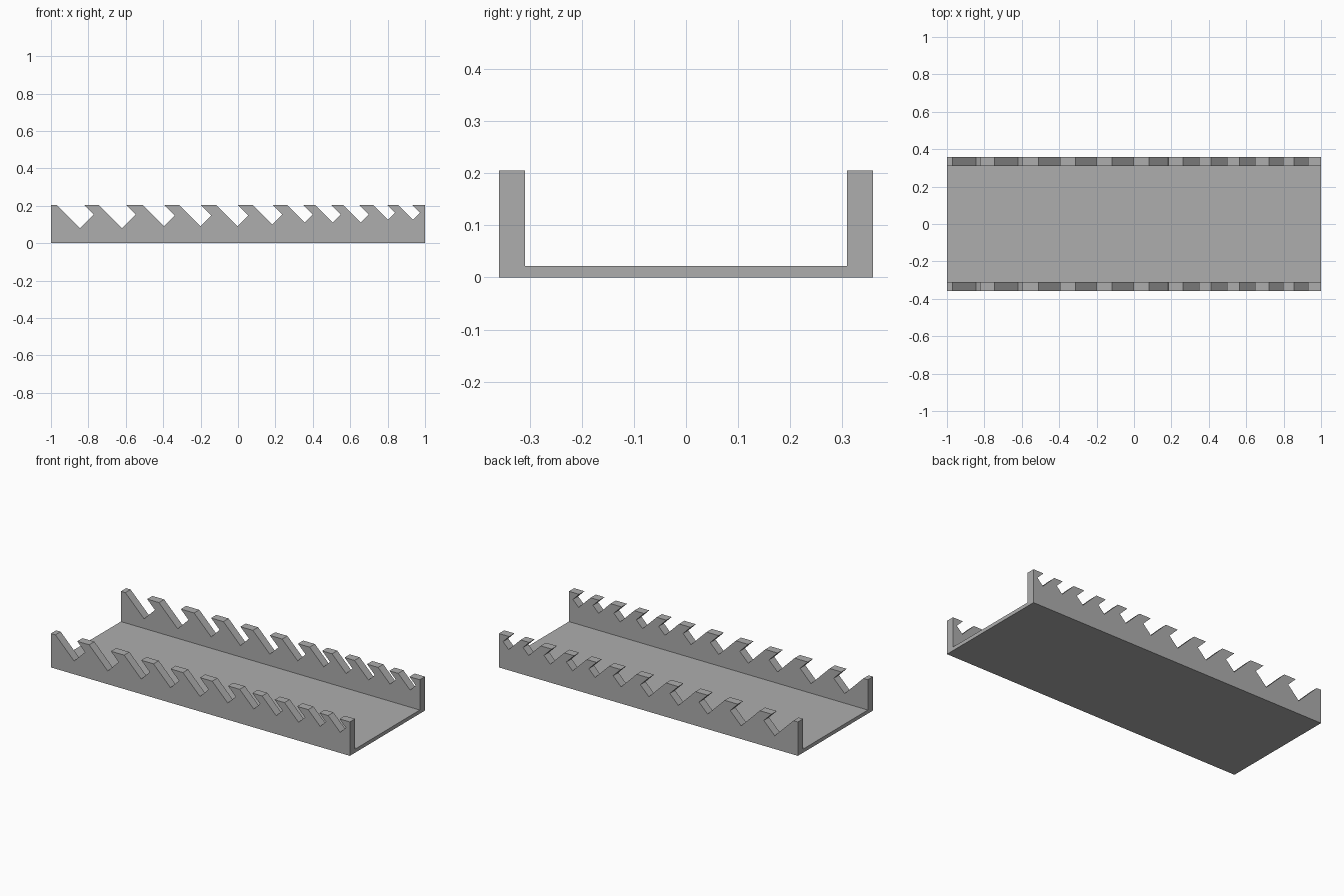
import bpy
import bmesh

LENGTH, HEIGHT = 2.0, 0.205
OUTER, INNER, FLOOR = 0.359, 0.309, 0.022

cube = bpy.data.objects.get("Cube")
if cube:
    bpy.data.objects.remove(cube, do_unlink=True)

grey = bpy.data.materials.new("plain grey")
grey.use_nodes = True
grey.diffuse_color = (0.42, 0.42, 0.42, 1)
grey.node_tree.nodes["Principled BSDF"].inputs["Base Color"].default_value = (0.42, 0.42, 0.42, 1)


def extrude_profile(name, profile, y0, y1):
    """Extrude an x-z outline from y0 to y1."""
    bm = bmesh.new()
    face = bm.faces.new([bm.verts.new((x, y0, z)) for x, z in profile])
    result = bmesh.ops.extrude_face_region(bm, geom=[face])
    verts = [v for v in result["geom"] if isinstance(v, bmesh.types.BMVert)]
    bmesh.ops.translate(bm, verts=verts, vec=(0, y1 - y0, 0))
    bmesh.ops.recalc_face_normals(bm, faces=bm.faces)
    mesh = bpy.data.meshes.new(name)
    bm.to_mesh(mesh)
    bm.free()
    mesh.materials.append(grey)
    obj = bpy.data.objects.new(name, mesh)
    bpy.context.collection.objects.link(obj)
    return obj


# Slanted slots, shrinking along the rail: depth, half width, lowest points
slot_groups = [
    (0.125, 0.073, (-0.845, -0.62)),
    (0.114, 0.057, (-0.396, -0.2, -0.003)),
    (0.104, 0.053, (0.183,)),
    (0.094, 0.042, (0.357, 0.507, 0.657)),
    (0.08, 0.038, (0.801, 0.935)),
]

# Side rail outline, with every slot cut at 45 degrees
half = LENGTH / 2
outline = [(-half, 0), (-half, HEIGHT)]
for depth, width, lows in slot_groups:
    for x in lows:
        start = x - depth
        outline += [
            (start, HEIGHT),
            (x, HEIGHT - depth),
            (x + width, HEIGHT - depth + width),
            (start + 2 * width, HEIGHT),
        ]
outline += [(half, HEIGHT), (half, 0)]

# Front and back rails
for name, side in (("front_rail", -1), ("back_rail", 1)):
    extrude_profile(name, outline, side * INNER, side * OUTER)

# Floor plate between the rails
extrude_profile("floor_plate", [(-half, 0), (-half, FLOOR), (half, FLOOR), (half, 0)], -INNER, INNER)
